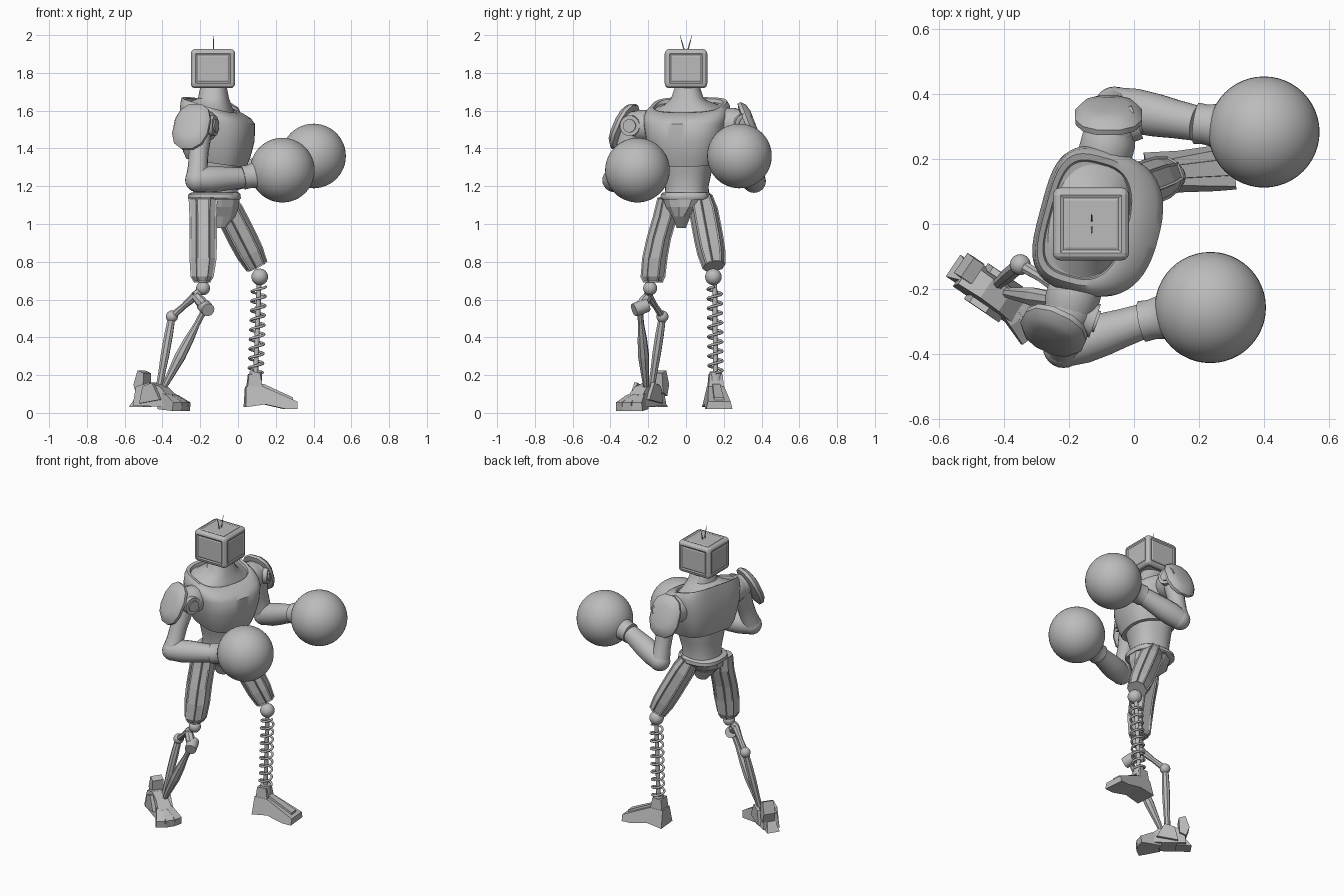
import bpy, bmesh, math
from mathutils import Matrix, Vector

cube = bpy.data.objects.get("Cube")
if cube:
    bpy.data.objects.remove(cube, do_unlink=True)

grey = bpy.data.materials.new("plain_grey")
grey.use_nodes = True
grey.diffuse_color = (.5, .5, .5, 1)
grey.node_tree.nodes["Principled BSDF"].inputs["Base Color"].default_value = (.5, .5, .5, 1)


def link(name, data, smooth=False):
    obj = bpy.data.objects.new(name, data)
    bpy.context.collection.objects.link(obj)
    data.materials.append(grey)
    if smooth:
        bpy.ops.object.select_all(action='DESELECT')
        obj.select_set(True)
        bpy.context.view_layer.objects.active = obj
        bpy.ops.object.shade_smooth_by_angle(angle=math.radians(40))
    return obj


def finish(name, bm, matrix=Matrix(), smooth=False):
    bmesh.ops.recalc_face_normals(bm, faces=bm.faces[:])
    bm.transform(matrix)
    mesh = bpy.data.meshes.new(name)
    bm.to_mesh(mesh)
    bm.free()
    return link(name, mesh, smooth)


def frame(origin, yaw):
    return Matrix.Translation(origin) @ Matrix.Rotation(math.radians(yaw), 4, 'Z')


def facing(origin, direction):
    return Matrix.Translation(origin) @ Vector(direction).to_track_quat('Z', 'Y').to_matrix().to_4x4()


def loft(name, rings, matrix=Matrix(), n=24, power=2, back=None, smooth=True, panels=False):
    """Skin rounded-square rings given as x, y, z, x radius, y radius, forward slope."""
    bm = bmesh.new()
    loops = []
    for x, y, z, rx, ry, *slope in rings:
        loop = []
        for i in range(n):
            a = math.tau * (i + .5) / n
            c, s = math.cos(a), math.sin(a)
            p = 2 / (back if back and c < 0 else power)
            px = math.copysign(abs(c) ** p, c) * rx
            py = math.copysign(abs(s) ** p, s) * ry
            loop.append(bm.verts.new((x + px, y + py, z - px * sum(slope))))
        loops.append(loop)
    sides = []
    for low, high in zip(loops, loops[1:]):
        for i in range(n):
            j = (i + 1) % n
            sides.append(bm.faces.new((low[i], low[j], high[j], high[i])))
    bm.faces.new(loops[0])
    bm.faces.new(loops[-1])
    bmesh.ops.recalc_face_normals(bm, faces=bm.faces[:])
    if panels:  # one long sunken panel per side
        for i in range(n):
            bmesh.ops.inset_region(bm, faces=sides[i::n], thickness=.007, depth=-.005, use_even_offset=True)
    return finish(name, bm, matrix, smooth)


def limb(name, a, b, radii, n=16, **options):
    a, b = Vector(a), Vector(b)
    step = (b - a).length / (len(radii) - 1)
    rings = [(0, 0, i * step, r, r) for i, r in enumerate(radii)]
    return loft(name, rings, facing(a, b - a), n, **options)


def ball(name, center, radius, segments=24):
    bm = bmesh.new()
    bmesh.ops.create_uvsphere(bm, u_segments=segments, v_segments=segments // 2, radius=radius)
    return finish(name, bm, Matrix.Translation(center), True)


def wedge(name, outline, low, high, matrix):
    """Side outline in x and z, with half width low at the ground and high at the top."""
    top = max(z for x, z in outline)
    bm = bmesh.new()
    pair = []
    for side in (-1, 1):
        pair.append([bm.verts.new((x, side * (low + (high - low) * z / top), z)) for x, z in outline])
    for i in range(len(outline)):
        j = i - 1
        bm.faces.new((pair[0][j], pair[0][i], pair[1][i], pair[1][j]))
    bm.faces.new(pair[0])
    bm.faces.new(pair[1])
    return finish(name, bm, matrix)


# Torso, turned a little towards the right arm
body = frame((-.12, .005, 0), -15)
loft("abdomen", [(0, 0, 1.14, .12, .115), (0, 0, 1.2, .112, .112), (.005, 0, 1.27, .125, .128),
                 (.01, 0, 1.36, .14, .15)], body, 32, 2.4)
loft("chest", [(.01, 0, 1.325, .12, .13, .15), (.01, 0, 1.325, .15, .165, .15),
               (.012, 0, 1.37, .168, .185, .1), (.018, 0, 1.45, .183, .208, .05),
               (.014, 0, 1.53, .187, .222), (.005, 0, 1.575, .172, .226, .1),
               (-.01, 0, 1.61, .153, .217, .22), (-.02, 0, 1.63, .138, .2, .3),
               (-.02, 0, 1.627, .122, .182, .3), (-.02, 0, 1.61, .118, .177, .3)],
     body, 48, 2.5, back=3.6)
loft("neck", [(-.02, 0, 1.608, .119, .178, .3), (-.015, 0, 1.635, .1, .125, .2),
              (-.01, 0, 1.665, .08, .085), (-.01, 0, 1.73, .068, .063)], body, 32, 2.4)
loft("belt", [(-.12, 0, 1.13, .132, .13), (-.125, 0, 1.137, .141, .136),
              (-.125, 0, 1.158, .139, .134), (-.12, 0, 1.168, .125, .122)], n=24, power=2.6)
loft("pelvis", [(-.1, -.025, .98, .035, .025), (-.1, -.025, 1.04, .09, .05),
                (-.12, -.01, 1.09, .13, .1), (-.12, 0, 1.14, .132, .127)], n=12, smooth=False)

# Rounded box head with a shallow panel on every side
bm = bmesh.new()
bmesh.ops.create_cube(bm, size=1)
bmesh.ops.scale(bm, vec=(.235, .225, .207), verts=bm.verts[:])
bmesh.ops.bevel(bm, geom=bm.edges[:], offset=.024, segments=3, profile=.5, affect='EDGES')
walls = [f for f in bm.faces if f.calc_area() > .02]
bmesh.ops.inset_individual(bm, faces=walls, thickness=.012, depth=-.004)
bmesh.ops.inset_individual(bm, faces=walls, thickness=.01, depth=.003)
finish("head", bm, Matrix.Translation((-.1325, 0, 1.8225)))
for side in (-1, 1):
    limb("antenna", (-.13, side * .004, 1.9), (-.13, side * .032, 2), (.004, .003, .001), 6)


def arm(side, shoulder, elbow, wrist, glove, pad, pad_normal):
    shoulder, elbow, wrist, glove = map(Vector, (shoulder, elbow, wrist, glove))
    outward = Vector((.26, .96, 0)) * side
    ahead = Vector((.85, side * .3, 0)).normalized()
    label = "left_" if side > 0 else "right_"
    limb(label + "shoulder_joint", shoulder - outward * .12, shoulder + outward * .02, (.07, .085, .085, .07))
    ball(label + "shoulder_ball", shoulder, .078)
    limb(label + "shoulder_disc", shoulder, shoulder + ahead * .085, (.055, .055))
    limb(label + "shoulder_cap", shoulder, shoulder + ahead * .093, (.035, .035))
    limb(label + "upper_arm", shoulder, elbow, (.062, .06, .052, .052, .062))
    ball(label + "elbow", elbow, .063)
    limb(label + "forearm", elbow, wrist, (.062, .07, .067, .06, .055))
    # Round glove with a flared cuff
    limb(label + "cuff", wrist, wrist.lerp(glove, .7), (.064, .062, .068, .084, .108, .138), 24)
    ball(label + "glove", glove, .171, 48)
    # Thin domed shoulder plate
    loft(label + "shoulder_plate", [(0, 0, -.028, .08, .105), (0, 0, -.022, .104, .132),
                                    (0, 0, -.004, .106, .134), (0, 0, .018, .088, .11),
                                    (0, 0, .028, .055, .07)],
         facing(pad, pad_normal), 12, 2.4)


arm(-1, (-.2, -.27, 1.52), (-.217, -.38, 1.232), (.025, -.3, 1.245), (.235, -.257, 1.285),
    (-.25, -.335, 1.52), (-.38, -.8, .42))
arm(1, (-.07, .285, 1.53), (-.06, .36, 1.228), (.192, .31, 1.325), (.4, .283, 1.36),
    (-.078, .34, 1.525), (0, .93, .36))

# Faceted thighs and knee balls
loft("right_thigh", [(-.19, -.175, .69, .045, .055), (-.19, -.175, .72, .065, .07),
                     (-.185, -.165, .82, .077, .072), (-.185, -.145, .92, .078, .07),
                     (-.185, -.11, 1.04, .077, .07), (-.185, -.095, 1.14, .082, .06)],
     n=8, power=2.4, smooth=False, panels=True)
limb("left_thigh", (-.085, .08, 1.14), (.1, .148, .775), (.06, .075, .076, .076, .073, .06),
     8, power=2.3, smooth=False, panels=True)
ball("right_knee", (-.185, -.19, .66), .037)
ball("left_knee", (.115, .145, .72), .044)

# Spring shin of the left leg
top, bottom = Vector((.112, .152, .7)), Vector((.092, .157, .17))
limb("spring_rod", bottom, top, (.013, .013), 12)
limb("spring_seat", bottom, bottom.lerp(top, .09), (.036, .032), 12)
spring = bpy.data.curves.new("spring", 'CURVE')
spring.dimensions = '3D'
spring.bevel_depth = .007
spring.bevel_resolution = 2
turns, steps = 9, 16
line = spring.splines.new('POLY')
line.points.add(turns * steps)
for i, point in enumerate(line.points):
    a = math.tau * i / steps
    spot = bottom.lerp(top, .08 + .86 * i / (turns * steps))
    point.co = (*(spot + Vector((math.cos(a), math.sin(a), 0)) * .037), 1)
link("spring", spring)

# Left foot
ground = frame((.09, .157, .02), 5)
wedge("left_foot", [(-.055, .01), (-.05, .12), (.04, .12), (.22, .04), (.22, 0), (.16, 0), (.05, .025)],
      .07, .042, ground)
wedge("left_instep", [(.0, .1), (.0, .133), (.045, .133), (.2, .062), (.2, .03)], .03, .02, ground)
wedge("left_ankle", [(-.045, .1), (-.035, .185), (.025, .185), (.04, .1)], .05, .035, ground)

# Linked struts of the right shin
front_joint, bend, rear_joint = (-.17, -.245, .56), (-.225, -.2, .62), (-.35, -.125, .51)
limb("knee_link_front", bend, front_joint, (.024, .03, .026), 8, smooth=False)
limb("knee_link_rear", bend, rear_joint, (.024, .016, .02), 8, smooth=False)
limb("knee_link_top", bend, (-.185, -.19, .66), (.025, .02), 8)
limb("knee_barrel", (-.185, -.205, .57), (-.158, -.275, .545), (.035, .037, .035))
ball("rear_joint", rear_joint, .032)
limb("front_strut", front_joint, (-.4, -.21, .12), (.017, .016, .026, .03, .022, .014), 8, smooth=False)
limb("rear_strut", rear_joint, (-.42, -.185, .12), (.02, .024, .024, .02, .018), 8, smooth=False)

# Clawed right foot
ground = frame((-.42, -.22, .01), -34)
wedge("right_foot", [(-.13, .03), (-.12, .13), (-.04, .15), (.03, .13), (.09, .08), (.09, .02)],
      .058, .035, ground)
wedge("heel_spur", [(-.165, .02), (-.11, .1), (-.07, .02)], .045, .02, ground)
wedge("heel_fin", [(-.15, .14), (-.125, .215), (-.085, .2), (-.09, .1), (-.13, .08)], .04, .035,
      ground @ Matrix.Translation((0, .02, 0)))
for turn in (-20, 0, 20):
    wedge("toe", [(.03, .01), (.03, .1), (.1, .085), (.168, .045), (.163, 0)], .03, .022,
          ground @ Matrix.Rotation(math.radians(turn), 4, 'Z'))
for side in (-1, 1):
    wedge("ankle_plate", [(-.08, .04), (-.06, .13), (.0, .15), (.05, .06)], .012, .01,
          ground @ Matrix.Translation((0, side * .055, 0)))
